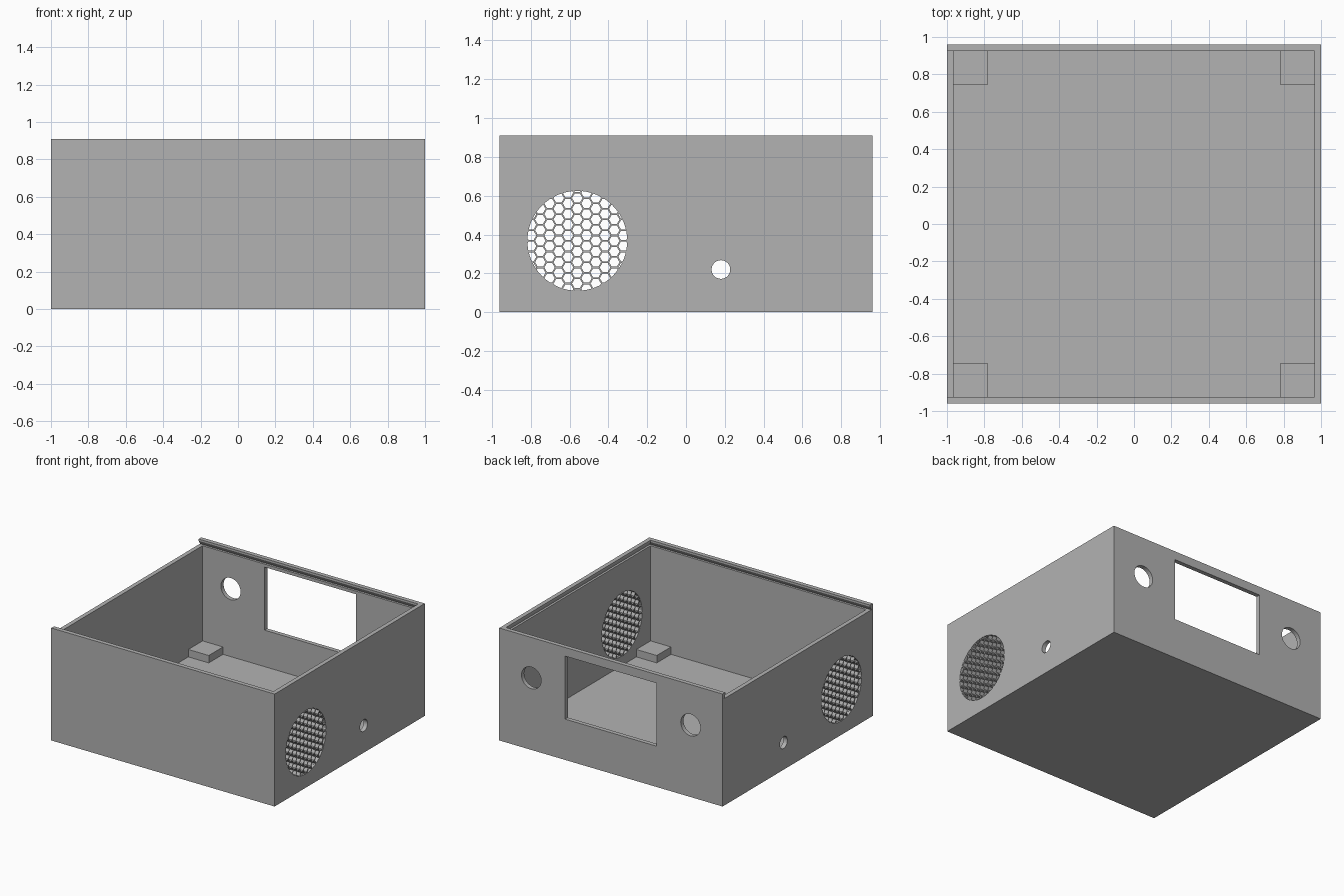
import bpy, bmesh, math

old = bpy.data.objects.get("Cube")
if old:
    bpy.data.objects.remove(old, do_unlink=True)

HX, HY, H = 1.0, 0.96, 0.91      # half width, half depth, height
WALL = 0.035
IX, IY = HX - WALL, HY - WALL    # inner half sizes
VENT_Y, VENT_Z, VENT_R = -0.56, 0.368, 0.257

grey = bpy.data.materials.new("plain_grey")
grey.use_nodes = True
grey.diffuse_color = (0.448, 0.448, 0.448, 1)
grey.node_tree.nodes["Principled BSDF"].inputs["Base Color"].default_value = grey.diffuse_color


def loft(bm, rings):
    """Closed solid through matching rings of points."""
    loops = [[bm.verts.new(p) for p in ring] for ring in rings]
    n = len(loops[0])
    for a, b in zip(loops, loops[1:]):
        for i in range(n):
            j = (i + 1) % n
            bm.faces.new((a[i], a[j], b[j], b[i]))
    bm.faces.new(loops[0][::-1])
    bm.faces.new(loops[-1])


def rect(x0, x1, y0, y1, z):
    return [(x0, y0, z), (x1, y0, z), (x1, y1, z), (x0, y1, z)]


def box(bm, x0, x1, y0, y1, z0, z1):
    loft(bm, [rect(x0, x1, y0, y1, z) for z in (z0, z1)])


def rod(bm, axis, a, b, u, v, r, sides):
    """Prism along x (u, v = y, z) or along y (u, v = x, z)."""
    rings = []
    for d in (a, b):
        ring = []
        for i in range(sides):
            t = math.tau * i / sides
            p, q = u + r * math.cos(t), v + r * math.sin(t)
            ring.append((d, p, q) if axis == "x" else (p, d, q))
        rings.append(ring)
    loft(bm, rings)


def make(name, build):
    bm = bmesh.new()
    build(bm)
    bmesh.ops.recalc_face_normals(bm, faces=bm.faces[:])
    mesh = bpy.data.meshes.new(name)
    bm.to_mesh(mesh)
    bm.free()
    mesh.materials.append(grey)
    ob = bpy.data.objects.new(name, mesh)
    bpy.context.scene.collection.objects.link(ob)
    return ob


def boolean(target, cutter, operation):
    """Apply a boolean and discard the cutter."""
    cutter.hide_render = True
    mod = target.modifiers.new("cut", "BOOLEAN")
    mod.operation, mod.object, mod.solver = operation, cutter, "EXACT"
    graph = bpy.context.evaluated_depsgraph_get()
    graph.update()
    mesh = bpy.data.meshes.new_from_object(target.evaluated_get(graph))
    target.modifiers.clear()
    target.data = mesh
    bpy.data.objects.remove(cutter, do_unlink=True)


# Case body, hollowed, with a sliding-lid groove that is open on the -x side
case = make("case_body", lambda bm: box(bm, -HX, HX, -HY, HY, 0, H))
cavity = make("cavity_cutter", lambda bm: box(bm, -IX, IX, -IY, IY, WALL, 0.88))
boolean(case, cavity, "DIFFERENCE")


def lid_slot(bm):
    g = 0.018
    loft(bm, [rect(-1.2, IX + g, -IY - g, IY + g, 0.865),
              rect(-1.2, IX, -IY, IY, 0.895),
              rect(-1.2, IX, -IY, IY, 1.2)])


boolean(case, make("lid_slot_cutter", lid_slot), "DIFFERENCE")


# Honeycomb vents through both side walls, trimmed to a circle
def honeycomb(bm):
    pitch = 0.055
    step = pitch * math.sqrt(3) / 2
    for c in range(-6, 7):
        for r in range(-6, 7):
            u, v = c * step, (r + 0.5 * (c % 2)) * pitch
            if math.hypot(u, v) < VENT_R + 0.02:
                rod(bm, "x", -1.2, 1.2, VENT_Y + u, VENT_Z + v, 0.027, 6)


vents = make("vent_cutter", honeycomb)
disc = make("vent_disc", lambda bm: rod(bm, "x", -1.1, 1.1, VENT_Y, VENT_Z, VENT_R, 64))
boolean(vents, disc, "INTERSECT")
boolean(case, vents, "DIFFERENCE")


# Back window, two round back holes, and a small hole through both sides
def openings(bm):
    box(bm, -0.41, 0.41, 0.8, 1.1, 0.33, 0.84)
    for s in (-1, 1):
        rod(bm, "y", 0.8, 1.1, s * 0.713, 0.583, 0.088, 48)
    rod(bm, "x", -1.1, 1.1, 0.18, 0.22, 0.048, 32)


boolean(case, make("openings_cutter", openings), "DIFFERENCE")

# Corner blocks on the floor
blocks = []
for sx, side in ((-1, "right"), (1, "left")):
    for sy, end in ((-1, "front"), (1, "back")):
        xs = sorted((sx * 0.782, sx * (IX + 0.005)))
        ys = sorted((sy * 0.743, sy * (IY + 0.005)))
        blocks.append(make(f"corner_block_{end}_{side}",
                           lambda bm: box(bm, *xs, *ys, WALL - 0.005, 0.095)))

# Smooth the round holes, keep edges sharp
bpy.ops.object.select_all(action="DESELECT")
case.select_set(True)
bpy.context.view_layer.objects.active = case
bpy.ops.object.shade_smooth_by_angle(angle=math.radians(30))
